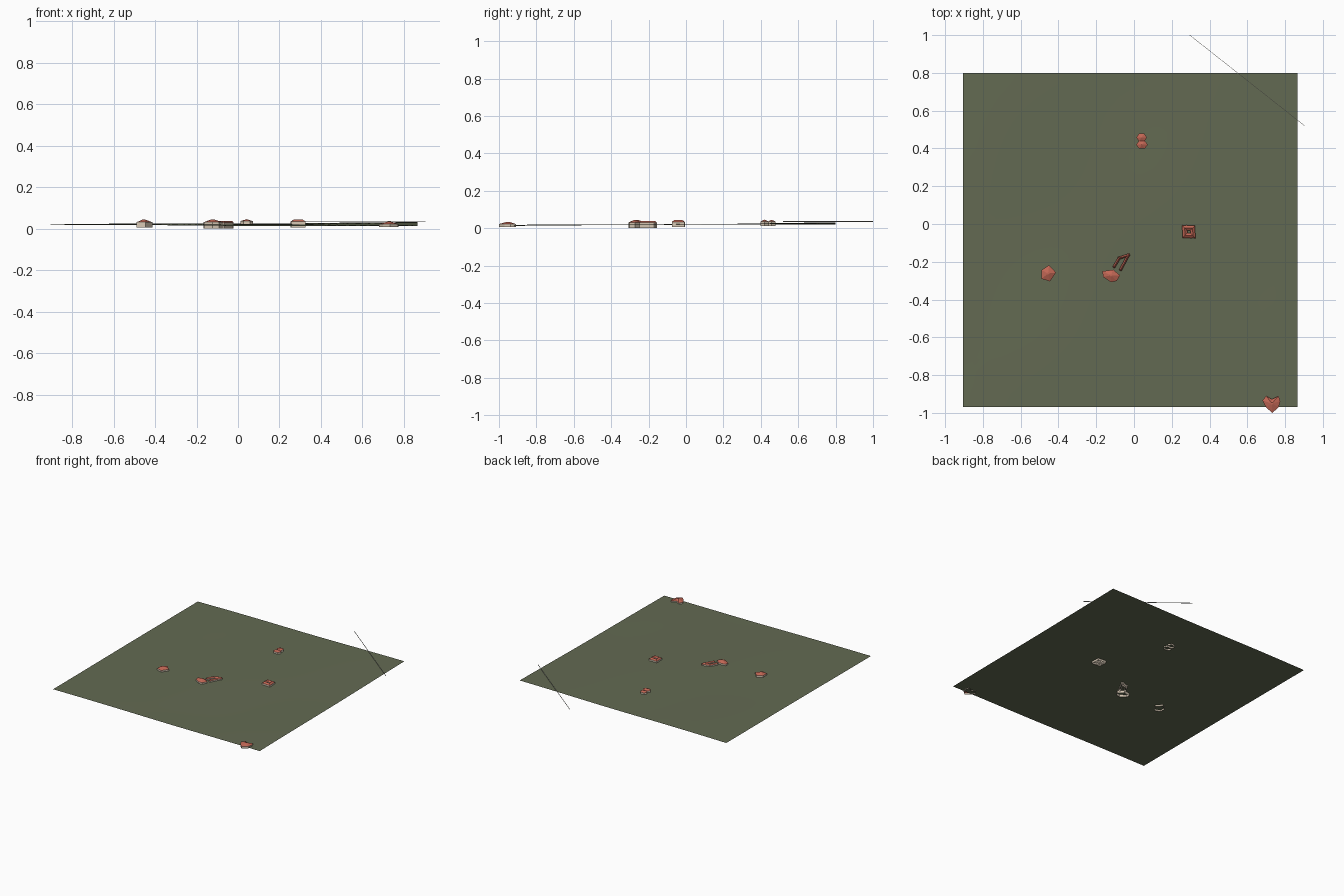
import bpy, bmesh
from math import sin, cos, pi
from mathutils import Vector

cube = bpy.data.objects.get("Cube")
if cube:
    bpy.data.objects.remove(cube)


def material(name, rgb):
    m = bpy.data.materials.new(name)
    m.use_nodes = True
    m.diffuse_color = (*rgb, 1)
    m.node_tree.nodes["Principled BSDF"].inputs["Base Color"].default_value = (*rgb, 1)
    return m


GRASS = material("grass_green", (0.125, 0.145, 0.085))
ROOF = material("roof_red", (0.54, 0.135, 0.09))
WALL = material("wall_beige", (0.68, 0.58, 0.46))
WIRE = material("fence_grey", (0.6, 0.6, 0.55))


def finish(bm, name, *mats):
    mesh = bpy.data.meshes.new(name)
    bm.to_mesh(mesh)
    bm.free()
    for m in mats:
        mesh.materials.append(m)
    obj = bpy.data.objects.new(name, mesh)
    bpy.context.collection.objects.link(obj)
    return obj


# Gently sloping ground sheet
X0, X1, Y0, Y1 = -0.905, 0.865, -0.97, 0.80


def ground_height(x, y):
    u, v = (x - X0) / (X1 - X0), (y - Y0) / (Y1 - Y0)
    front = 0.018 + (0.011 - 0.018) * u
    back = 0.021 + (0.030 - 0.021) * u
    return front + (back - front) * v + 0.0015 * sin(5 * x + 1) * cos(4 * y)


bm = bmesh.new()
bmesh.ops.create_grid(bm, x_segments=28, y_segments=28, size=0.5)
for v in bm.verts:
    v.co.x = X0 + (v.co.x + 0.5) * (X1 - X0)
    v.co.y = Y0 + (v.co.y + 0.5) * (Y1 - Y0)
    v.co.z = ground_height(v.co.x, v.co.y)
ground = finish(bm, "ground", GRASS)
for p in ground.data.polygons:
    p.use_smooth = True


def add_building(bm, outline, ridge, base, eave, top):
    """Open-bottomed walls under a roof; ridge gives a top point per corner."""
    n = len(outline)
    low = [bm.verts.new((x, y, base)) for x, y in outline]
    mid = [bm.verts.new((x, y, eave)) for x, y in outline]
    peaks = {}
    for x, y in ridge:
        key = (round(x, 4), round(y, 4))
        if key not in peaks:
            peaks[key] = bm.verts.new((x, y, top))
    high = [peaks[(round(x, 4), round(y, 4))] for x, y in ridge]
    for i in range(n):
        j = (i + 1) % n
        bm.faces.new((low[i], low[j], mid[j], mid[i]))
        ring = [mid[i], mid[j], high[j]]
        if high[i] != high[j]:
            ring.append(high[i])
        bm.faces.new(ring).material_index = 1
    if len(peaks) > 2:
        bm.faces.new(high).material_index = 1


def block(name, centre, outline, base, eave, top, shrink=0.0):
    cx, cy = centre
    pts = [(cx + x, cy + y) for x, y in outline]
    ridge = [(cx + x * shrink, cy + y * shrink) for x, y in outline]
    bm = bmesh.new()
    add_building(bm, pts, ridge, base, eave, top)
    return finish(bm, name, WALL, ROOF)


def wings(name, path, width, base, eave, top, closed=False):
    """Narrow ridged wings following a path of corner points."""
    bm = bmesh.new()
    pts = [Vector(p) for p in path]
    pairs = list(zip(pts, pts[1:] + pts[:1]))
    for a, b in pairs if closed else pairs[:-1]:
        d = (b - a).normalized() * width / 2
        s = Vector((-d.y, d.x))
        outline = [a - d - s, b + d - s, b + d + s, a - d + s]
        add_building(bm, outline, [a, b, b, a], base, eave, top)
    return finish(bm, name, WALL, ROOF)


def polygon(n, rx, ry, turn=0.0):
    return [(rx * cos(2 * pi * i / n + turn), ry * sin(2 * pi * i / n + turn))
            for i in range(n)]


# Houses
block("west_house", (-0.455, -0.262),
      [(0.042, 0.005), (0.005, 0.044), (-0.034, 0.018), (-0.034, -0.028), (0.01, -0.042)],
      0.006, 0.031, 0.044, 0.15)
block("middle_house", (-0.122, -0.272),
      [(0.048, 0.0), (0.012, 0.03), (-0.045, 0.022), (-0.042, -0.008), (0.0, -0.036), (0.03, -0.03)],
      0.0, 0.031, 0.044, 0.15)
wings("courtyard_wings",
      [(-0.105, -0.225), (-0.078, -0.18), (-0.03, -0.165), (-0.07, -0.24)],
      0.014, 0.0, 0.03, 0.038)
wings("courtyard_house",
      [(0.27, -0.06), (0.312, -0.062), (0.31, -0.022), (0.268, -0.02)],
      0.026, 0.006, 0.034, 0.044, closed=True)
block("north_house_back", (0.04, 0.458), polygon(6, 0.028, 0.024), 0.012, 0.036, 0.045)
block("north_house_front", (0.042, 0.42), polygon(6, 0.031, 0.024), 0.012, 0.036, 0.046)
block("corner_house", (0.73, -0.95),
      [(0.045, 0.012), (0.035, 0.04), (0.0, 0.022), (-0.03, 0.04), (-0.05, 0.016),
       (-0.03, -0.022), (0.002, -0.05), (0.036, -0.02)],
      0.007, 0.022, 0.034, 0.15)

# Thin straight fence crossing the far corner
bm = bmesh.new()
a, b = Vector((0.295, 1.0)), Vector((0.903, 0.52))
mid, along = (a + b) / 2, (b - a)
bmesh.ops.create_cube(bm, size=1)
for v in bm.verts:
    v.co = Vector((v.co.x * along.length, v.co.y * 0.002, v.co.z * 0.004))
fence = finish(bm, "fence", WIRE)
fence.location = (mid.x, mid.y, 0.036)
fence.rotation_euler.z = Vector((1, 0)).angle_signed(along) * -1

# Make wall and roof faces point outward
for obj in bpy.context.collection.objects:
    if obj.type == 'MESH' and len(obj.data.materials) == 2:
        bm = bmesh.new()
        bm.from_mesh(obj.data)
        bmesh.ops.recalc_face_normals(bm, faces=bm.faces[:])
        bm.to_mesh(obj.data)
        bm.free()
